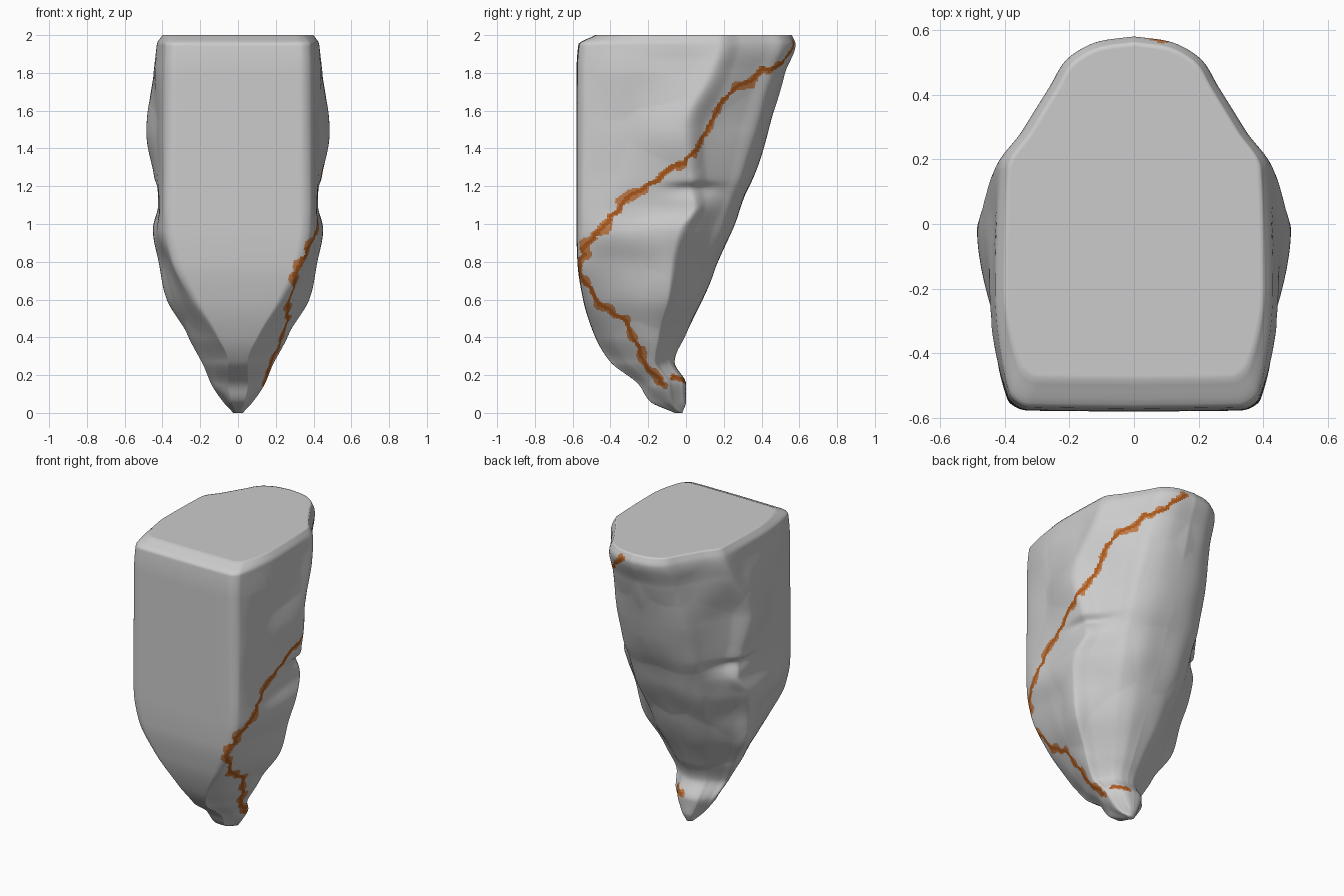
import bpy, bmesh, random, math
from mathutils import Vector, noise
from mathutils.bvhtree import BVHTree

if "Cube" in bpy.data.objects:
    bpy.data.objects.remove(bpy.data.objects["Cube"])

random.seed(4)

# Rock sections: z, front y, front half-width, side x, side y, widest x, widest y, back half-width, back y
KEYS = [
    (2.00, -.48, .35, .40, -.20, .39, .17, .19, .56),
    (1.95, -.57, .385, .43, -.20, .415, .17, .205, .58),
    (1.80, -.58, .39, .435, -.22, .445, .12, .22, .53),
    (1.50, -.58, .39, .44, -.27, .48, -.02, .24, .43),
    (1.25, -.58, .39, .42, -.33, .44, .02, .25, .35),
    (1.10, -.58, .39, .42, -.36, .42, .04, .24, .29),
    (0.97, -.58, .385, .43, -.36, .445, -.04, .23, .24),
    (0.80, -.575, .35, .37, -.36, .415, -.08, .20, .165),
    (0.60, -.545, .25, .30, -.38, .375, -.10, .15, .08),
    (0.40, -.48, .12, .19, -.36, .26, -.15, .10, -.01),
    (0.27, -.40, .06, .13, -.30, .19, -.17, .08, -.06),
    (0.15, -.25, .06, .12, -.17, .14, -.10, .07, .00),
    (0.06, -.19, .04, .06, -.13, .08, -.08, .04, .00),
    (0.00, -.06, .01, .02, -.045, .025, -.035, .01, -.02),
]

# Vein path down the right side
VEIN = [
    (.07, .58, 1.97), (.16, .48, 1.87), (.24, .37, 1.80), (.37, .20, 1.68),
    (.42, .14, 1.53), (.44, .08, 1.42), (.44, -.05, 1.31), (.42, -.20, 1.22),
    (.42, -.37, 1.08), (.41, -.45, .96), (.36, -.54, .87), (.30, -.55, .74),
    (.27, -.45, .58), (.26, -.30, .47), (.16, -.20, .25), (.13, -.13, .17),
    (.04, -.02, .17),
]


def monotone(ts, vs, t):
    """Smooth interpolation that never overshoots."""
    n = len(ts)
    d = [(vs[i + 1] - vs[i]) / (ts[i + 1] - ts[i]) for i in range(n - 1)]

    def slope(i):
        if i in (0, n - 1):
            return d[0] if i == 0 else d[-1]
        a, b = d[i - 1], d[i]
        return 0 if a * b <= 0 else 2 * a * b / (a + b)
    i = next((k for k in range(n - 2) if t < ts[k + 1]), n - 2)
    h = ts[i + 1] - ts[i]
    u = (t - ts[i]) / h
    return (vs[i] * (1 + 2 * u) * (1 - u) ** 2 + slope(i) * h * u * (1 - u) ** 2
            + vs[i + 1] * u * u * (3 - 2 * u) + slope(i + 1) * h * u * u * (u - 1))


def half_ring(z, count):
    """Right half of the cross-section at height z, front to back."""
    zs = [k[0] for k in KEYS[::-1]]
    yf, wf, ws, ys, wm, ym, wb, yb = [
        monotone(zs, [k[c] for k in KEYS[::-1]], z) for c in range(1, 9)]
    d = yb - yf
    side, back = Vector((wm, ym)), Vector((wb, yb - .06 * d))
    pts = [(0, yf), (wf * .85, yf + .004 * d), (wf, yf + .04 * d), (ws, ys), side,
           side.lerp(back, .35), side.lerp(back, .75), back, (wb * .5, yb - .012 * d), (0, yb)]
    s = [0]
    for a, b in zip(pts, pts[1:]):
        s.append(s[-1] + (Vector(b) - Vector(a)).length)
    out = []
    for i in range(count + 1):
        t = s[-1] * i / count
        out.append(Vector((monotone(s, [p[0] for p in pts], t),
                           monotone(s, [p[1] for p in pts], t), z)))
    return out, yf


def roughen(p, yf):
    """Gentle chipped relief on the sides and back; the front stays flat."""
    q = Vector((abs(p.x), p.y, p.z))
    w = max(0, min(1, (p.y - yf - .06) / .2)) * max(0, min(1, (1.95 - p.z) / .15))
    w *= max(0, min(1, (p.z - .1) / .3))
    chip = noise.noise(q * 2.6 + Vector((3, 1, 2)), noise_basis='VORONOI_F1') - .35
    amount = w * (.012 * noise.noise(q * 4) - .012 * chip)
    # ledge undercut halfway up each side
    rz = .05 if p.z < 1.19 else .025
    amount -= .03 * math.exp(-((p.y - .04) / .13) ** 2 - ((p.z - 1.19) / rz) ** 2) * min(1, q.x / .3)
    out = Vector((p.x, p.y + .25, 0))
    return p + out.normalized() * amount if out.length > 0 else p


# Rock body
ROWS, HALF = 220, 140
bm = bmesh.new()
rings = []
for r in range(ROWS + 1):
    z = 2 * r / ROWS
    half, yf = half_ring(z, HALF)
    loop = half + [Vector((-p.x, p.y, p.z)) for p in half[-2:0:-1]]
    rings.append([bm.verts.new(roughen(p, yf)) for p in loop])
for lo, hi in zip(rings, rings[1:]):
    n = len(lo)
    for i in range(n):
        bm.faces.new((lo[i], lo[(i + 1) % n], hi[(i + 1) % n], hi[i]))
top = bm.faces.new(rings[-1])
bm.faces.new(rings[0][::-1])
bmesh.ops.recalc_face_normals(bm, faces=bm.faces)

# Jagged vein line snapped to the surface
bvh = BVHTree.FromBMesh(bm)
path = []
for a, b in zip(VEIN, VEIN[1:]):
    a, b = Vector(a), Vector(b)
    for k in range(4):
        jit = Vector((0, random.uniform(-1, 1), random.uniform(-1, 1))) * .016
        path.append(bvh.find_nearest(a.lerp(b, k / 4) + jit)[0])
path.append(bvh.find_nearest(Vector(VEIN[-1]))[0])


def vein_distance(p):
    best = 9
    for a, b in zip(path, path[1:]):
        ab = b - a
        t = max(0, min(1, (p - a).dot(ab) / max(ab.length_squared, 1e-9)))
        best = min(best, (a + ab * t - p).length)
    return best


for f in bm.faces:
    c = f.calc_center_median()
    if c.x > -.02 and len(f.verts) == 4:
        if any((q - c).length_squared < .008 for q in path):
            dist = vein_distance(c)
            if dist < .011:
                f.material_index = 1
            elif dist < .022 + .03 * noise.noise(c * 16):
                f.material_index = 2

# Soft rim around the flat top
bmesh.ops.inset_region(bm, faces=[top], thickness=.012)

mesh = bpy.data.meshes.new("rock")
bm.to_mesh(mesh)
bm.free()
rock = bpy.data.objects.new("rock", mesh)
bpy.context.collection.objects.link(rock)

# Vein colours
mesh.materials.append(None)
for name, col in (("vein_core", (.42, .10, .01, 1)), ("vein_edge", (.52, .20, .07, 1))):
    m = bpy.data.materials.new(name)
    m.diffuse_color = col
    m.use_nodes = True
    m.node_tree.nodes["Principled BSDF"].inputs["Base Color"].default_value = m.diffuse_color
    mesh.materials.append(m)

bpy.context.view_layer.objects.active = rock
rock.select_set(True)
bpy.ops.object.shade_smooth_by_angle(angle=1.5)
